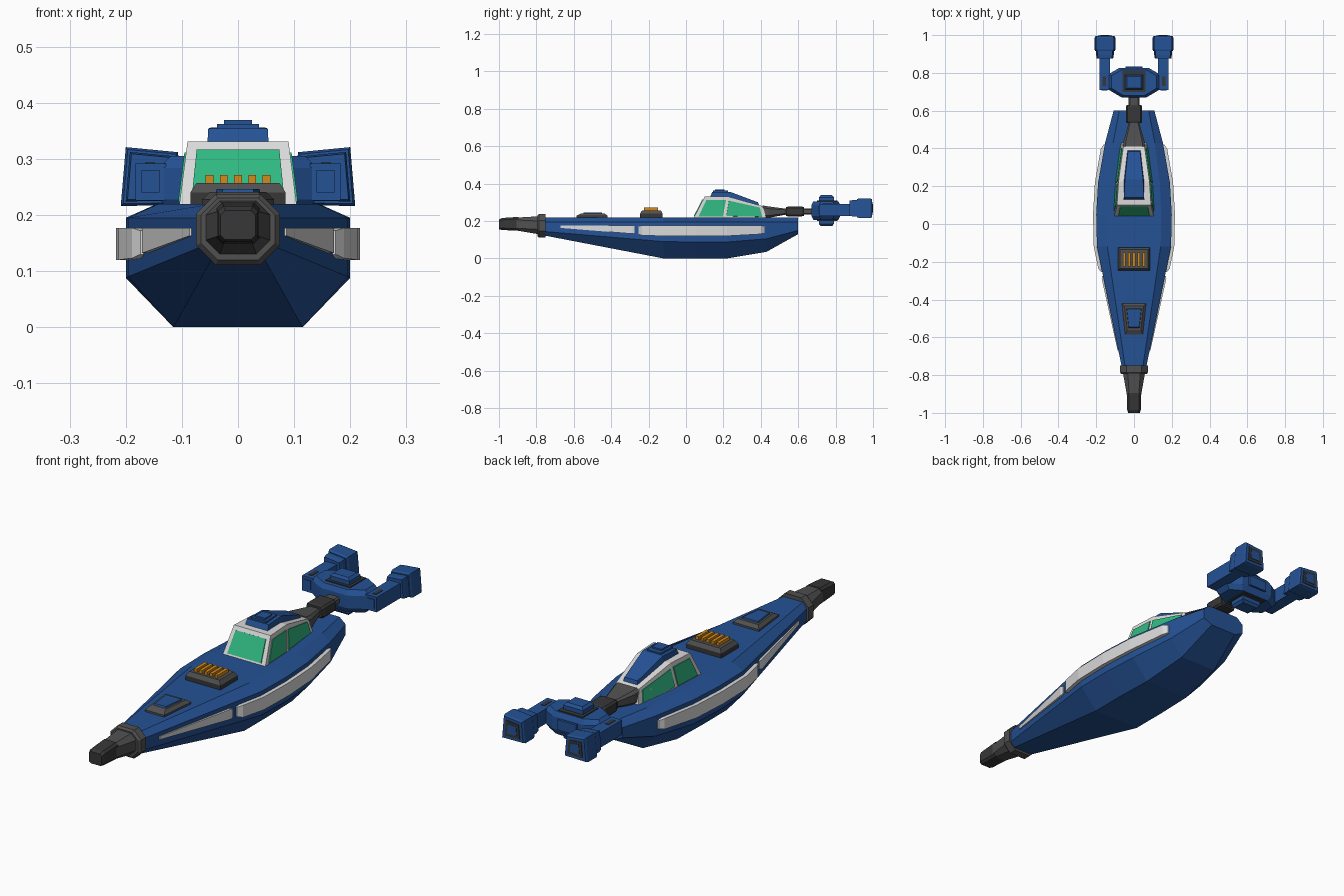
import bpy, bmesh
from mathutils import Vector


def material(name, rgb):
    m = bpy.data.materials.new(name)
    m.diffuse_color = (*rgb, 1)
    return m


BLUE = material("hull blue", (0.018, 0.084, 0.30))
WHITE = material("light grey", (0.70, 0.70, 0.70))
GREY = material("mid grey", (0.08, 0.08, 0.08))
DARK = material("dark grey", (0.038, 0.038, 0.038))
GREEN = material("glass green", (0.03, 0.48, 0.22))
ORANGE = material("orange", (0.66, 0.26, 0.01))


def loft(name, rings, mat, mirror=False):
    """Skin a list of equal-length point rings and cap both ends."""
    bm = bmesh.new()
    vs = [[bm.verts.new(p) for p in r] for r in rings]
    n = len(vs[0])
    for a, b in zip(vs, vs[1:]):
        for i in range(n):
            j = (i + 1) % n
            bm.faces.new((a[i], a[j], b[j], b[i]))
    bm.faces.new(vs[0])
    bm.faces.new(vs[-1])
    bmesh.ops.recalc_face_normals(bm, faces=bm.faces)
    me = bpy.data.meshes.new(name)
    bm.to_mesh(me)
    bm.free()
    me.materials.append(mat)
    ob = bpy.data.objects.new(name, me)
    bpy.context.collection.objects.link(ob)
    if mirror:
        ob.modifiers.new("mirror", 'MIRROR').use_axis[0] = True
    return ob


def octo(y, w, z0, z1, c):
    """Chamfered rectangle across the y axis."""
    return [(-w + c, y, z0), (w - c, y, z0), (w, y, z0 + c), (w, y, z1 - c),
            (w - c, y, z1), (-w + c, y, z1), (-w, y, z1 - c), (-w, y, z0 + c)]


def slab(z, wf, yf, wb, yb):
    """Flat trapezoid: front half width, front y, back half width, back y."""
    return [(-wf, yf, z), (wf, yf, z), (wb, yb, z), (-wb, yb, z)]


def block(name, x0, x1, y0, y1, z0, z1, mat, mirror=False):
    return loft(name, [[(x0, y0, z), (x1, y0, z), (x1, y1, z), (x0, y1, z)]
                       for z in (z0, z1)], mat, mirror)


# hull: (y, half width, keel half width, keel z, chine z)
stations = [(-0.77, 0.062, 0.045, 0.125, 0.145), (-0.12, 0.196, 0.115, 0.0, 0.09),
            (0.05, 0.2, 0.115, 0.0, 0.088), (0.22, 0.19, 0.11, 0.0, 0.088),
            (0.43, 0.153, 0.09, 0.035, 0.105), (0.6, 0.108, 0.065, 0.13, 0.15)]
loft("hull", [[(-k, y, kz), (k, y, kz), (w, y, cz), (w, y, 0.195), (w * 0.72, y, 0.22),
               (-w * 0.72, y, 0.22), (-w, y, 0.195), (-w, y, cz)]
              for y, w, k, kz, cz in stations], BLUE)


def hull_w(y):
    for a, b in zip(stations, stations[1:]):
        if a[0] <= y <= b[0]:
            return a[1] + (b[1] - a[1]) * (y - a[0]) / (b[0] - a[0])


# side armour strips follow the hull width
def strip(name, pts):
    loft(name, [[(hull_w(y) - 0.01, y, z0), (hull_w(y) + t, y, z0),
                 (hull_w(y) + t, y, z1), (hull_w(y) - 0.01, y, z1)]
                for y, z0, z1, t in pts], WHITE, True)


strip("rear_side_strip", [(-0.255, 0.13, 0.172, 0.006), (-0.235, 0.123, 0.177, 0.017),
                          (-0.12, 0.12, 0.177, 0.017), (0.05, 0.12, 0.177, 0.017),
                          (0.22, 0.12, 0.177, 0.017), (0.40, 0.13, 0.177, 0.017),
                          (0.42, 0.135, 0.172, 0.006)])
strip("front_side_strip", [(-0.67, 0.163, 0.177, 0.004), (-0.29, 0.132, 0.177, 0.01),
                           (-0.275, 0.136, 0.172, 0.005)])

# nose
loft("nose_collar", [octo(-0.795, 0.066, 0.12, 0.23, 0.03), octo(-0.785, 0.075, 0.111, 0.237, 0.035),
                     octo(-0.75, 0.075, 0.111, 0.237, 0.035)], GREY)
loft("nose_taper", [octo(-0.91, 0.037, 0.15, 0.218, 0.012), octo(-0.79, 0.058, 0.13, 0.225, 0.025)], GREY)
loft("nose_tip", [octo(-1.0, 0.031, 0.156, 0.208, 0.008), octo(-0.985, 0.036, 0.152, 0.216, 0.01),
                  octo(-0.895, 0.038, 0.148, 0.222, 0.01)], DARK)

# deck hatch
loft("hatch_frame", [slab(0.215, 0.047, -0.585, 0.064, -0.42),
                     slab(0.228, 0.047, -0.585, 0.064, -0.42),
                     slab(0.241, 0.036, -0.56, 0.05, -0.435)], GREY)
loft("hatch_panel", [slab(0.235, 0.03, -0.555, 0.042, -0.445),
                     slab(0.246, 0.027, -0.545, 0.038, -0.45)], BLUE)

# deck vent with orange bars
loft("vent_base", [slab(0.215, 0.085, -0.245, 0.085, -0.125),
                   slab(0.24, 0.085, -0.245, 0.085, -0.125)], DARK)
loft("vent_top", [slab(0.24, 0.085, -0.245, 0.085, -0.125),
                  slab(0.257, 0.074, -0.235, 0.074, -0.135)], GREY)
for i in range(5):
    x = (i - 2) * 0.0255
    block("vent_bar_%d" % (i + 1), x - 0.007, x + 0.007, -0.225, -0.15, 0.25, 0.271, ORANGE)

# cockpit: bottom (y, half width), top (y, half width, z)
posts = [((0.04, 0.105), (0.10, 0.09, 0.331)), ((0.205, 0.097), (0.225, 0.082, 0.331)),
         ((0.43, 0.068), (0.41, 0.056, 0.279))]
loft("cockpit_frame", [[(-b[1], b[0], 0.215), (b[1], b[0], 0.215), (t[1], t[0], t[2]), (-t[1], t[0], t[2])]
                       for b, t in posts], WHITE)


def pane(name, quad, u0, u1, v0, v1, mat, mirror=False):
    """Thin plate on a quad given as bottom a,b and top c,d (c above b)."""
    a, b, c, d = map(Vector, quad)
    pts = [a.lerp(b, u).lerp(d.lerp(c, u), v) for u, v in ((u0, v0), (u1, v0), (u1, v1), (u0, v1))]
    n = (b - a).cross(d - a).normalized() * 0.004
    loft(name, [[p - n for p in pts], [p + n for p in pts]], mat, mirror)


(b0, t0), (b1, t1), (b2, t2) = posts


def side_quad(b, t, c, s):
    return [(b[1], b[0], 0.215), (c[1], c[0], 0.215), (s[1], s[0], s[2]), (t[1], t[0], t[2])]


pane("windscreen", [(-b0[1], b0[0], 0.215), (b0[1], b0[0], 0.215), (t0[1], t0[0], t0[2]),
                    (-t0[1], t0[0], t0[2])], 0.1, 0.9, 0.1, 0.86, GREEN)
pane("front_side_window", side_quad(b0, t0, b1, t1), 0.14, 0.94, 0.08, 0.83, GREEN, True)
pane("rear_side_window", side_quad(b1, t1, b2, t2), 0.04, 0.9, 0.1, 0.82, GREEN, True)

# roof fairing
loft("roof_fairing", [[(-0.055, 0.125, 0.32), (0.055, 0.125, 0.32), (0.053, 0.14, 0.354), (-0.053, 0.14, 0.354)],
                      [(-0.053, 0.235, 0.32), (0.053, 0.235, 0.32), (0.048, 0.235, 0.356), (-0.048, 0.235, 0.356)],
                      [(-0.036, 0.395, 0.27), (0.036, 0.395, 0.27), (0.032, 0.385, 0.30), (-0.032, 0.385, 0.30)]], BLUE)
loft("roof_box", [slab(0.35, 0.037, 0.145, 0.033, 0.225), slab(0.362, 0.037, 0.145, 0.033, 0.225)], BLUE)
loft("roof_cap", [slab(0.36, 0.025, 0.155, 0.023, 0.205), slab(0.369, 0.025, 0.155, 0.023, 0.205)], BLUE)

# tail boom
loft("boom_taper", [octo(0.41, 0.058, 0.215, 0.283, 0.012), octo(0.44, 0.055, 0.217, 0.278, 0.012),
                    octo(0.54, 0.026, 0.235, 0.265, 0.006)], GREY)
loft("boom_joint", [octo(0.535, 0.038, 0.228, 0.274, 0.008), octo(0.545, 0.043, 0.225, 0.277, 0.008),
                    octo(0.62, 0.043, 0.225, 0.277, 0.008), octo(0.63, 0.038, 0.228, 0.274, 0.008)], DARK)
loft("boom_rod", [octo(0.62, 0.028, 0.235, 0.267, 0.006), octo(0.69, 0.028, 0.235, 0.267, 0.006)], GREY)


# tail hub
def hub_ring(z, s):
    half = [(0.065, 0.67), (0.10, 0.69), (0.14, 0.715), (0.14, 0.79), (0.08, 0.825)]
    pts = half + [(-x, y) for x, y in reversed(half)]
    return [(x * s, 0.75 + (y - 0.75) * s, z) for x, y in pts]


loft("hub", [hub_ring(0.205, 0.86), hub_ring(0.228, 1), hub_ring(0.284, 1), hub_ring(0.305, 0.86)], BLUE)
for side, s in (("top", 1), ("bottom", -1)):
    c = 0.255
    loft("hub_%s_frame" % side, [slab(c + s * 0.04, 0.06, 0.70, 0.06, 0.81),
                                 slab(c + s * 0.054, 0.06, 0.70, 0.06, 0.81)], DARK)
    loft("hub_%s_box" % side, [slab(c + s * 0.045, 0.048, 0.712, 0.048, 0.79),
                               slab(c + s * 0.072, 0.048, 0.712, 0.048, 0.79),
                               slab(c + s * 0.083, 0.038, 0.72, 0.038, 0.78)], BLUE)
block("hub_back_box", -0.045, 0.045, 0.80, 0.835, 0.235, 0.28, BLUE)

# arms and thruster pods
block("arm", 0.128, 0.183, 0.71, 0.90, 0.226, 0.292, BLUE, True)
block("arm_front_panel", 0.14, 0.172, 0.706, 0.72, 0.24, 0.28, BLUE, True)
block("arm_top_slot", 0.148, 0.166, 0.73, 0.78, 0.285, 0.294, DARK, True)


def pod_ring(y, s):
    c = (0.154, 0.267)
    pts = [(0.098, 0.218), (0.209, 0.216), (0.2, 0.321), (0.107, 0.312)]
    return [(c[0] + (x - c[0]) * s, y, c[1] + (z - c[1]) * s) for x, z in pts]


loft("pod_collar", [pod_ring(0.875, 0.78), pod_ring(0.895, 0.84), pod_ring(0.93, 0.84)], BLUE, True)
loft("pod", [pod_ring(0.915, 0.92), pod_ring(0.925, 1), pod_ring(0.985, 1), pod_ring(0.995, 0.92)], BLUE, True)
loft("pod_nozzle", [pod_ring(0.985, 0.66), pod_ring(0.998, 0.66)], DARK, True)
loft("pod_core", [pod_ring(0.985, 0.42), pod_ring(1.0, 0.42)], BLUE, True)
